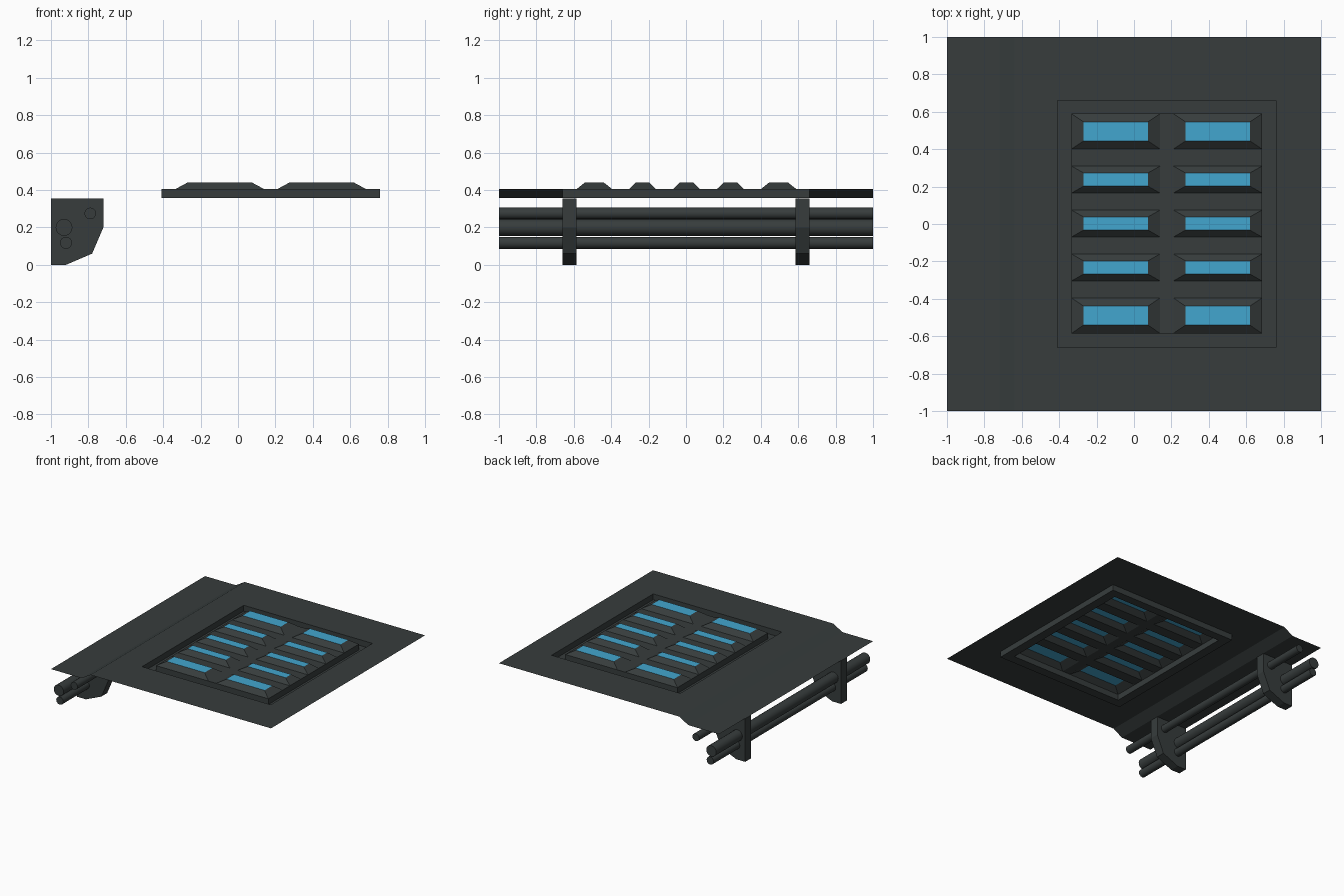
import bpy, bmesh, math

if "Cube" in bpy.data.objects:
    bpy.data.objects.remove(bpy.data.objects["Cube"])


def material(name, rgb):
    m = bpy.data.materials.new(name)
    m.diffuse_color = (*rgb, 1)
    m.use_nodes = True
    m.node_tree.nodes["Principled BSDF"].inputs["Base Color"].default_value = m.diffuse_color
    return m


DARK = material("dark_metal", (0.038, 0.046, 0.046))
BLUE = material("blue_light", (0.055, 0.38, 0.62))


def finish(bm, name, *mats):
    bmesh.ops.remove_doubles(bm, verts=bm.verts, dist=1e-5)
    me = bpy.data.meshes.new(name)
    bm.to_mesh(me)
    bm.free()
    for m in mats:
        me.materials.append(m)
    ob = bpy.data.objects.new(name, me)
    bpy.context.collection.objects.link(ob)
    return ob


def rect(x0, x1, y0, y1, z):
    return [(x0, y0, z), (x1, y0, z), (x1, y1, z), (x0, y1, z)]


def quad(bm, pts, mat=0):
    bm.faces.new([bm.verts.new(p) for p in pts]).material_index = mat


def ring(bm, a, b):
    """Four faces joining rectangle a to rectangle b."""
    for i in range(4):
        j = (i + 1) % 4
        quad(bm, [a[i], a[j], b[j], b[i]])


# Floor panel: thin folded sheet with a recess and a raised grating
TOP, LOW, LAMP = 0.405, 0.357, 0.44
bm = bmesh.new()
quad(bm, rect(-1, -0.72, -1, 1, LOW))
quad(bm, [(-0.72, -1, LOW), (-0.64, -1, TOP), (-0.64, 1, TOP), (-0.72, 1, LOW)])
pit, grate = (-0.41, 0.76, -0.66, 0.66), (-0.335, 0.685, -0.585, 0.59)
ring(bm, rect(-0.64, 1, -1, 1, TOP), rect(*pit, TOP))
ring(bm, rect(*pit, TOP), rect(*pit, LOW))
ring(bm, rect(*pit, LOW), rect(*grate, LOW))
ring(bm, rect(*grate, LOW), rect(*grate, TOP))

# Grating cells: even cells are tapered lamps with a blue top, others are flat
xs = [-0.335, 0.14, 0.21, 0.685]
ys = [-0.585, -0.395, -0.305, -0.16, -0.07, 0.075, 0.165, 0.31, 0.40, 0.59]
for i in range(3):
    for j in range(9):
        x0, x1, y0, y1 = xs[i], xs[i + 1], ys[j], ys[j + 1]
        base = rect(x0, x1, y0, y1, TOP)
        if i % 2 or j % 2:
            quad(bm, base)
            continue
        dy = 0.044 if j in (0, 8) else 0.037
        top = rect(x0 + 0.065, x1 - 0.065, y0 + dy, y1 - dy, LAMP)
        ring(bm, base, top)
        quad(bm, top, 1)
finish(bm, "floor_panel", DARK, BLUE)

# Two pipe brackets, extruded from a side profile
profile = [(-1, 0), (-0.92, 0), (-0.78, 0.06), (-0.72, 0.2), (-0.72, 0.355), (-1, 0.355)]
for name, y in (("front_bracket", -0.66), ("back_bracket", 0.585)):
    bm = bmesh.new()
    face = bm.faces.new([bm.verts.new((x, y, z)) for x, z in profile])
    out = bmesh.ops.extrude_face_region(bm, geom=[face])["geom"]
    bmesh.ops.translate(bm, vec=(0, 0.075, 0),
                        verts=[v for v in out if isinstance(v, bmesh.types.BMVert)])
    bmesh.ops.recalc_face_normals(bm, faces=bm.faces)
    finish(bm, name, DARK)

# Three pipes running the full length through the brackets
for name, x, z, r in (("main_pipe", -0.93, 0.2, 0.045),
                      ("upper_pipe", -0.79, 0.275, 0.031),
                      ("lower_pipe", -0.92, 0.118, 0.032)):
    bpy.ops.mesh.primitive_cylinder_add(vertices=16, radius=r, depth=2,
                                        location=(x, 0, z), rotation=(math.pi / 2, 0, 0))
    pipe = bpy.context.object
    pipe.name = name
    pipe.data.materials.append(DARK)
    bpy.ops.object.shade_smooth_by_angle(angle=math.radians(40))
